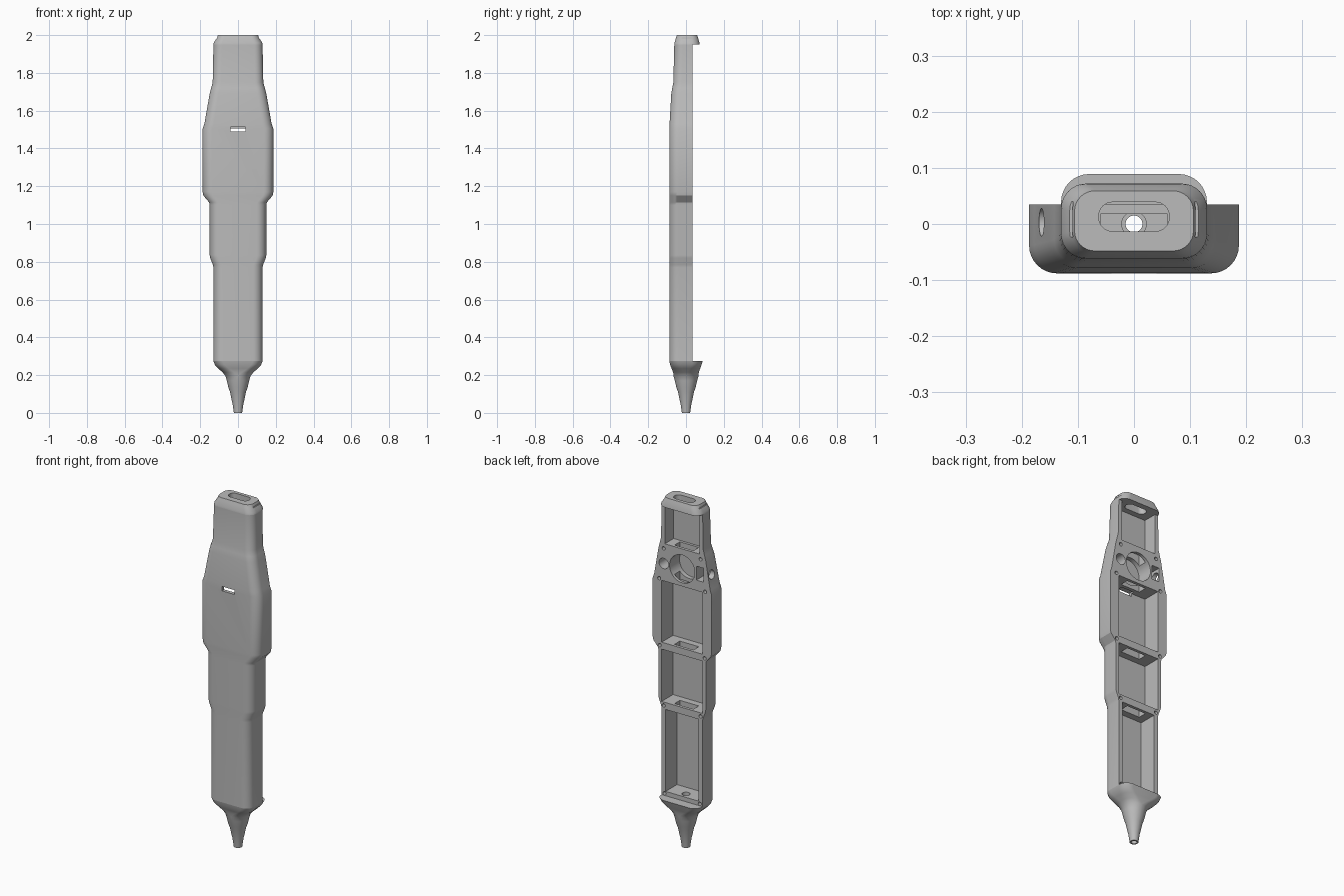
import bpy, bmesh, math
from mathutils import Matrix

old = bpy.data.objects.get("Cube")
if old:
    bpy.data.objects.remove(old, do_unlink=True)

grey = bpy.data.materials.new("plain_grey")
grey.use_nodes = True
grey.diffuse_color = (0.5, 0.5, 0.5, 1)
grey.node_tree.nodes["Principled BSDF"].inputs["Base Color"].default_value = (0.5, 0.5, 0.5, 1)


def make(name, bm):
    bmesh.ops.recalc_face_normals(bm, faces=bm.faces)
    mesh = bpy.data.meshes.new(name)
    bm.to_mesh(mesh)
    bm.free()
    mesh.materials.append(grey)
    obj = bpy.data.objects.new(name, mesh)
    bpy.context.collection.objects.link(obj)
    return obj


def ring(w, front, back, rf, rb, seg=8):
    """Rounded rectangle with separate front and back corner radii."""
    corners = [(w - rb, back - rb, rb, 0), (rb - w, back - rb, rb, 1),
               (rf - w, front + rf, rf, 2), (w - rf, front + rf, rf, 3)]
    pts = []
    for cx, cy, r, quarter in corners:
        steps = seg if r > 0 else 0
        for i in range(steps + 1):
            a = (quarter + i / max(steps, 1)) * math.pi / 2
            pts.append((cx + r * math.cos(a), cy + r * math.sin(a)))
    return pts


def loft(name, sections):
    """Skin of rounded rectangles: (z, half width, front, back, radii)."""
    bm = bmesh.new()
    rings = [[bm.verts.new((x, y, s[0])) for x, y in ring(*s[1:])] for s in sections]
    n = len(rings[0])
    for low, high in zip(rings, rings[1:]):
        for i in range(n):
            j = (i + 1) % n
            bm.faces.new((low[i], low[j], high[j], high[i]))
    bm.faces.new(rings[0][::-1])
    bm.faces.new(rings[-1])
    return make(name, bm)


def box(x0, x1, y0, y1, z0, z1):
    bm = bmesh.new()
    bmesh.ops.create_cube(bm, size=1)
    bmesh.ops.scale(bm, vec=(x1 - x0, y1 - y0, z1 - z0), verts=bm.verts)
    bmesh.ops.translate(bm, vec=((x0 + x1) / 2, (y0 + y1) / 2, (z0 + z1) / 2), verts=bm.verts)
    return make("cutter", bm)


def drill(r, centre, depth, axis="Z", sides=32):
    bm = bmesh.new()
    turn = {"X": Matrix.Rotation(math.pi / 2, 4, "Y"),
            "Y": Matrix.Rotation(math.pi / 2, 4, "X"), "Z": Matrix()}[axis]
    bmesh.ops.create_cone(bm, cap_ends=True, segments=sides, radius1=r, radius2=r,
                          depth=depth, matrix=Matrix.Translation(centre) @ turn)
    return make("cutter", bm)


def cut(target, cutter):
    mod = target.modifiers.new("cut", "BOOLEAN")
    mod.operation, mod.solver, mod.object = "DIFFERENCE", "EXACT", cutter
    bpy.context.view_layer.objects.active = target
    bpy.ops.object.modifier_apply(modifier=mod.name)
    bpy.data.objects.remove(cutter, do_unlink=True)


def finish(obj):
    bpy.ops.object.select_all(action="DESELECT")
    obj.select_set(True)
    bpy.context.view_layer.objects.active = obj
    bpy.ops.object.shade_smooth_by_angle(angle=math.radians(28))


# Half shell, cut flat at the back: height, half width, front, front radius
BACK = 0.035
profile = [(0.275, 0.13, -0.088, 0.05), (0.77, 0.13, -0.088, 0.05),
           (0.785, 0.133, -0.088, 0.05), (0.82, 0.147, -0.088, 0.05),
           (0.835, 0.15, -0.088, 0.05), (1.1, 0.15, -0.088, 0.05),
           (1.115, 0.153, -0.088, 0.05), (1.15, 0.183, -0.088, 0.05),
           (1.17, 0.187, -0.088, 0.05), (1.505, 0.187, -0.088, 0.05),
           (1.53, 0.178, -0.087, 0.05), (1.69, 0.15, -0.078, 0.048),
           (1.72, 0.142, -0.073, 0.046), (1.75, 0.134, -0.067, 0.045),
           (1.95, 0.13, -0.062, 0.045)]
shell = loft("body_shell", [(z, w, f, BACK, r, 0) for z, w, f, r in profile])

# Compartments: half width, front, bottom, top
for w, f, z0, z1 in [(0.105, -0.068, 0.3, 0.77), (0.13, -0.068, 0.81, 1.11),
                     (0.13, -0.068, 1.15, 1.505), (0.11, -0.045, 1.72, 1.96)]:
    cut(shell, box(-w, w, f, 0.1, z0, z1))

# Cable slots through the dividers
for w, z0, z1 in [(0.06, 0.75, 0.83), (0.06, 1.09, 1.17), (0.06, 1.49, 1.74)]:
    cut(shell, box(-w, w, -0.03, 0.018, z0, z1))
cut(shell, drill(0.022, (0, 0, 0.28), 0.1))

# Front window
cut(shell, box(-0.04, 0.04, -0.12, -0.05, 1.489, 1.514))

# Component block: round well, small round well, square pocket, side port
cut(shell, drill(0.08, (0, 0.02, 1.605), 0.15, "Y", 48))
cut(shell, drill(0.03, (0.117, 0.02, 1.605), 0.12, "Y"))
cut(shell, box(-0.137, -0.09, -0.04, 0.1, 1.565, 1.645))
cut(shell, drill(0.025, (-0.16, 0.003, 1.605), 0.08, "X"))

# Screw holes
for x, z in [(0.117, 1.692), (0.146, 1.513), (0.143, 1.13), (0.117, 0.79), (0.112, 0.287)]:
    for side in (-1, 1):
        cut(shell, drill(0.01, (side * x, 0.03, z), 0.07, "Y", 16))
finish(shell)

# Nozzle tip: circles blending into a rounded rectangle
cone = [(0, 0.022), (0.05, 0.029), (0.07, 0.034), (0.11, 0.042), (0.135, 0.051),
        (0.17, 0.059), (0.195, 0.066)]
sections = [(z, r, -r, r, r * 0.97, r * 0.97) for z, r in cone]
sections += [(0.215, 0.082, -0.068, 0.068, 0.06, 0.06),
             (0.235, 0.105, -0.076, 0.075, 0.055, 0.055),
             (0.255, 0.123, -0.084, 0.082, 0.052, 0.052),
             (0.275, 0.13, -0.088, 0.089, 0.05, 0.05)]
tip = loft("nozzle_tip", sections)
cut(tip, drill(0.015, (0, 0, 0.14), 0.4))
cut(tip, drill(0.022, (0, 0, 0.2), 0.2))
finish(tip)

# End cap with a rounded port and side grooves
cap = loft("end_cap", [(1.95, 0.13, -0.062, 0.072, 0.045, 0.045),
                       (1.96, 0.128, -0.061, 0.071, 0.045, 0.045),
                       (1.985, 0.112, -0.053, 0.064, 0.04, 0.04),
                       (2.0, 0.106, -0.048, 0.059, 0.036, 0.036)])
cut(cap, loft("cutter", [(z, 0.063, -0.013, 0.039, 0.025, 0.025) for z in (1.9, 2.1)]))
for side in (-1, 1):
    cut(cap, box(side * 0.112 - 0.003, side * 0.112 + 0.003, -0.023, 0.04, 1.981, 1.99))
finish(cap)
